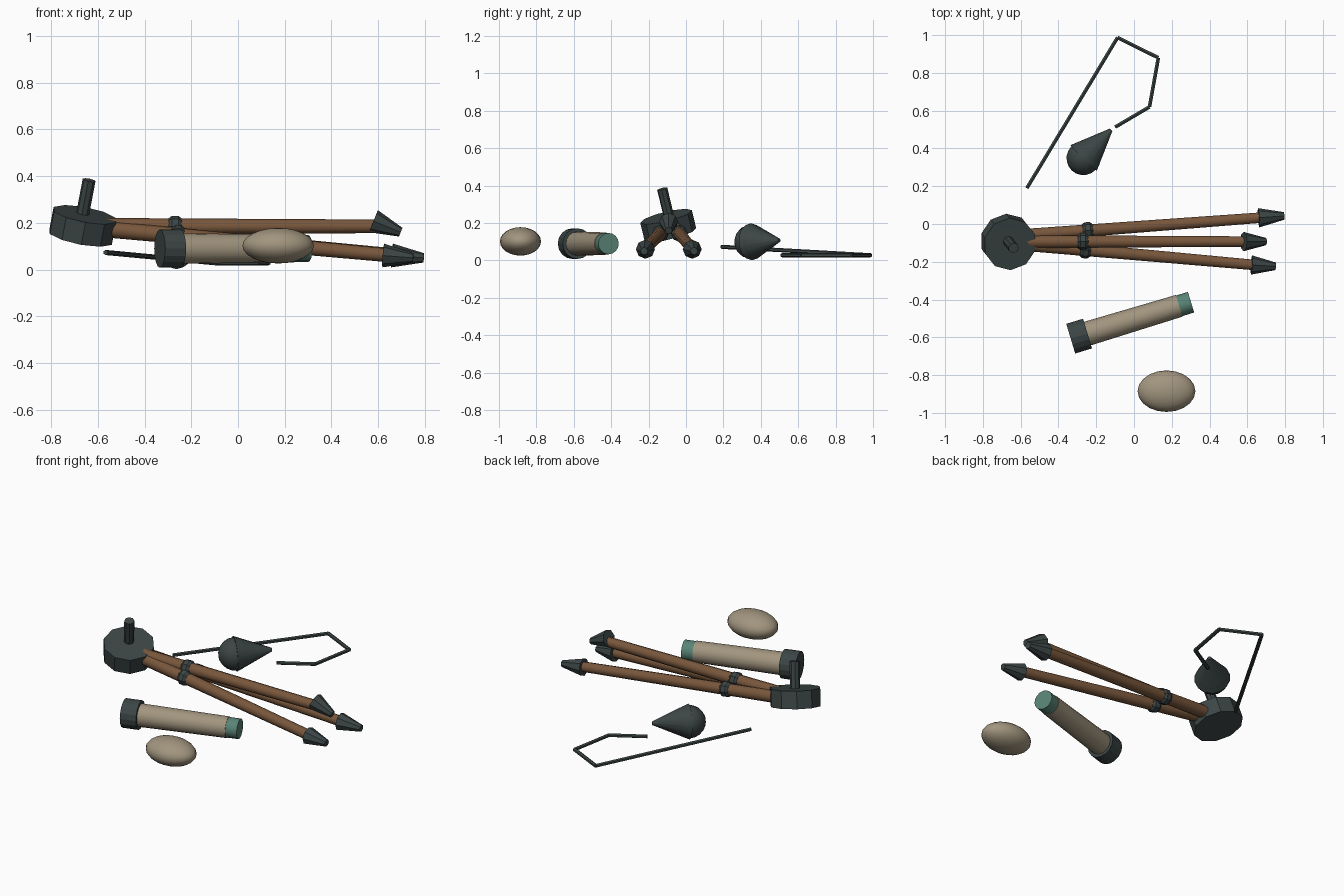
import bpy
from mathutils import Vector

cube = bpy.data.objects.get("Cube")
if cube:
    bpy.data.objects.remove(cube, do_unlink=True)


def material(name, rgb):
    m = bpy.data.materials.new(name)
    m.use_nodes = True
    m.diffuse_color = (*rgb, 1)
    bsdf = m.node_tree.nodes["Principled BSDF"]
    bsdf.inputs["Base Color"].default_value = (*rgb, 1)
    bsdf.inputs["Roughness"].default_value = 0.8
    return m


IRON = material("dark iron", (0.045, 0.06, 0.06))
WOOD = material("brown wood", (0.19, 0.095, 0.045))
CANVAS = material("beige canvas", (0.36, 0.30, 0.21))
TEAL = material("teal glass", (0.10, 0.23, 0.18))


def finish(name, mat, smooth=None):
    ob = bpy.context.object
    ob.name = name
    ob.data.materials.append(mat)
    if smooth:
        bpy.ops.object.shade_smooth_by_angle(angle=smooth)
    return ob


def rod(name, a, b, r1, r2, sides, mat, smooth=None):
    """Tapered prism running from point a to point b."""
    a, b = Vector(a), Vector(b)
    d = b - a
    bpy.ops.mesh.primitive_cone_add(
        vertices=sides, radius1=r1, radius2=r2, depth=d.length,
        location=(a + b) / 2, rotation=d.to_track_quat('Z', 'Y').to_euler())
    return finish(name, mat, smooth)


def ball(name, centre, size, mat, segs, rings, axis=(0, 0, 1), smooth=None):
    bpy.ops.mesh.primitive_uv_sphere_add(
        segments=segs, ring_count=rings, radius=1, location=centre,
        rotation=Vector(axis).to_track_quat('Z', 'Y').to_euler())
    bpy.context.object.scale = size
    return finish(name, mat, smooth)


# Tilted head disc and its post
up = Vector((0.19, -0.24, 1)).normalized()
head = Vector((-0.665, -0.095, 0.187))
rod("tripod_head", head - up * 0.05, head + up * 0.05, 0.142, 0.142, 10, IRON)
post = head + Vector((-0.01, 0.015, 0))
rod("head_post", post, post + up * 0.205, 0.028, 0.028, 8, IRON)

# Legs: wood pole, collar and tapered foot
legs = {
    "back": ((-0.62, -0.063, 0.178), (0.69, 0.035, 0.06),
             (0.66, 0.033, 0.06), (0.795, 0.043, 0.05)),
    "middle": ((-0.62, -0.093, 0.185), (0.61, -0.093, 0.185),
               (0.58, -0.093, 0.207), (0.697, -0.093, 0.16)),
    "front": ((-0.62, -0.105, 0.178), (0.65, -0.218, 0.06),
              (0.622, -0.217, 0.06), (0.75, -0.224, 0.05)),
}
for side, (top, end, foot, tip) in legs.items():
    top, end = Vector(top), Vector(end)
    rod(side + "_leg", top, end, 0.036, 0.029, 10, WOOD, 0.7)
    axis = end - top
    ball(side + "_collar", top + axis * 0.285, (0.047, 0.047, 0.045),
         IRON, 8, 5, axis)
    rod(side + "_foot", foot, tip, 0.051, 0.02, 8, IRON)

# Spotting tube: dark cap, canvas barrel, teal lens end
start, stop = Vector((-0.335, -0.607, 0.09)), Vector((0.302, -0.414, 0.09))
axis = (stop - start).normalized()
rod("tube_cap", start, start + axis * 0.093, 0.082, 0.082, 16, IRON)
rod("tube_barrel", start + axis * 0.08, stop - axis * 0.066,
    0.065, 0.06, 16, CANVAS, 0.6)
rod("tube_lens", stop - axis * 0.068, stop, 0.057, 0.057, 16, TEAL, 0.6)

# Plumb bob: round body with a long point
bob, point = Vector((-0.266, 0.35, 0.1)), Vector((-0.122, 0.498, 0.108))
ball("bob_body", bob, (0.092, 0.092, 0.092), IRON, 14, 10, point - bob, 0.6)
rod("bob_point", bob, point, 0.099, 0.01, 14, IRON, 0.6)

# Bent wire
wire = [(-0.567, 0.19, 0.073), (-0.087, 0.987, 0.028), (0.129, 0.88, 0.028),
        (0.082, 0.62, 0.028), (-0.10, 0.513, 0.028)]
for i, (a, b) in enumerate(zip(wire, wire[1:])):
    rod(f"wire_{i + 1}", a, b, 0.011, 0.011, 6, IRON)

# Smooth stone-like pouch
ball("pouch", (0.172, -0.885, 0.102), (0.153, 0.11, 0.076), CANVAS, 20, 12,
     smooth=0.8)
